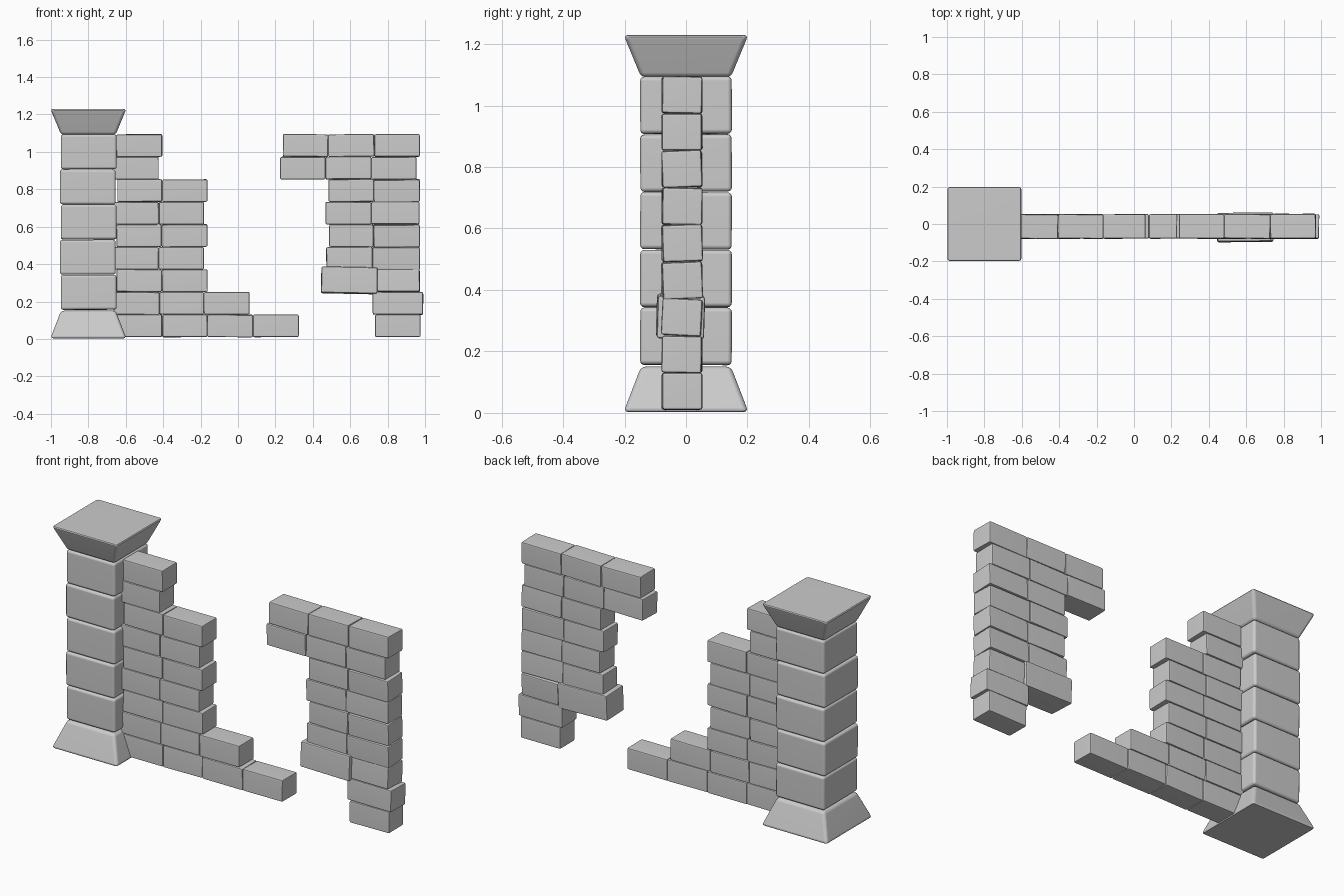
import bpy, bmesh, math, random
from mathutils import Vector, Euler

if "Cube" in bpy.data.objects:
    bpy.data.objects.remove(bpy.data.objects["Cube"])

random.seed(4)


def block(name, centre, bottom, top, height, bevel, segs, rot=(0, 0, 0)):
    """Bevelled box whose bottom and top rectangles may differ (half sizes)."""
    bm = bmesh.new()
    bmesh.ops.create_cube(bm, size=2)
    for v in bm.verts:
        hx, hy = top if v.co.z > 0 else bottom
        v.co = Vector((v.co.x * hx, v.co.y * hy, v.co.z * height / 2))
    bmesh.ops.bevel(bm, geom=bm.edges[:], offset=bevel, segments=segs,
                    profile=0.5, affect='EDGES', clamp_overlap=True)
    for f in bm.faces:
        f.smooth = True
    bmesh.ops.recalc_face_normals(bm, faces=bm.faces[:])
    me = bpy.data.meshes.new(name)
    bm.to_mesh(me)
    bm.free()
    me.set_sharp_from_angle(angle=math.radians(40))
    ob = bpy.data.objects.new(name, me)
    ob.location = centre
    ob.rotation_euler = Euler(rot)
    bpy.context.collection.objects.link(ob)
    wn = ob.modifiers.new("weighted_normals", 'WEIGHTED_NORMAL')
    wn.keep_sharp = True
    return ob


# Pillar: flared foot, five stacked stones, flared cap
PX = -0.8
block("pillar_foot", (PX, 0, 0.077), (0.203, 0.203), (0.146, 0.146), 0.148, 0.016, 3)
for i in range(5):
    z0, z1 = 0.155 + i * 0.188, 0.155 + (i + 1) * 0.188
    dx = -0.003 if i % 2 else 0.002
    block(f"pillar_stone_{i}", (PX + dx, 0, (z0 + z1) / 2), (0.149, 0.149),
          (0.149, 0.149), z1 - z0 - 0.002, 0.014, 3,
          (random.uniform(-.006, .006), random.uniform(-.006, .006), 0))
block("pillar_cap", (PX, 0, 1.161), (0.146, 0.146), (0.203, 0.203), 0.138, 0.016, 3)

# Wall courses: joint positions along x, for the left and right broken pieces
left = [
    (-0.65, -0.405, -0.165, 0.08, 0.325),
    (-0.665, -0.42, -0.183, 0.062),
    (-0.65, -0.408, -0.163),
    (-0.67, -0.425, -0.182),
    (-0.65, -0.408, -0.163),
    (-0.665, -0.424, -0.182),
    (-0.645, -0.405, -0.163),
    (-0.67, -0.424),
    (-0.65, -0.405),
]
right = [
    (0.733, 0.976),
    (0.72, 0.99),
    (0.745, 0.972),
    (0.472, 0.718, 0.972),
    (0.488, 0.725, 0.972),
    (0.468, 0.712, 0.97),
    (0.484, 0.726, 0.972),
    (0.226, 0.468, 0.712, 0.955),
    (0.24, 0.482, 0.729, 0.972),
]
# Sideways roll of each course on the right-hand piece
rolls = [0.0, -0.02, -0.05, 0.04, 0.035, -0.02, 0.04, 0.0, -0.02]

for side, courses in (("left", left), ("right", right)):
    for r, joints in enumerate(courses):
        z = 0.07 + r * 0.1205
        for k, (a, b) in enumerate(zip(joints, joints[1:])):
            last = k == len(joints) - 2
            roll = rolls[r] if side == "right" and last else random.uniform(-.02, .02)
            block(f"brick_{side}_{r}_{k}", ((a + b) / 2, -0.013, z),
                  ((b - a) / 2, 0.065), ((b - a) / 2, 0.065), 0.12, 0.008, 2,
                  (roll, random.uniform(-.01, .01), random.uniform(-.015, .015)))

# Larger overhanging brick at the bottom of the right piece
block("brick_overhang", (0.595, -0.018, 0.313), (0.15, 0.077), (0.15, 0.077),
      0.14, 0.009, 2, (-0.03, 0.02, 0.01))
